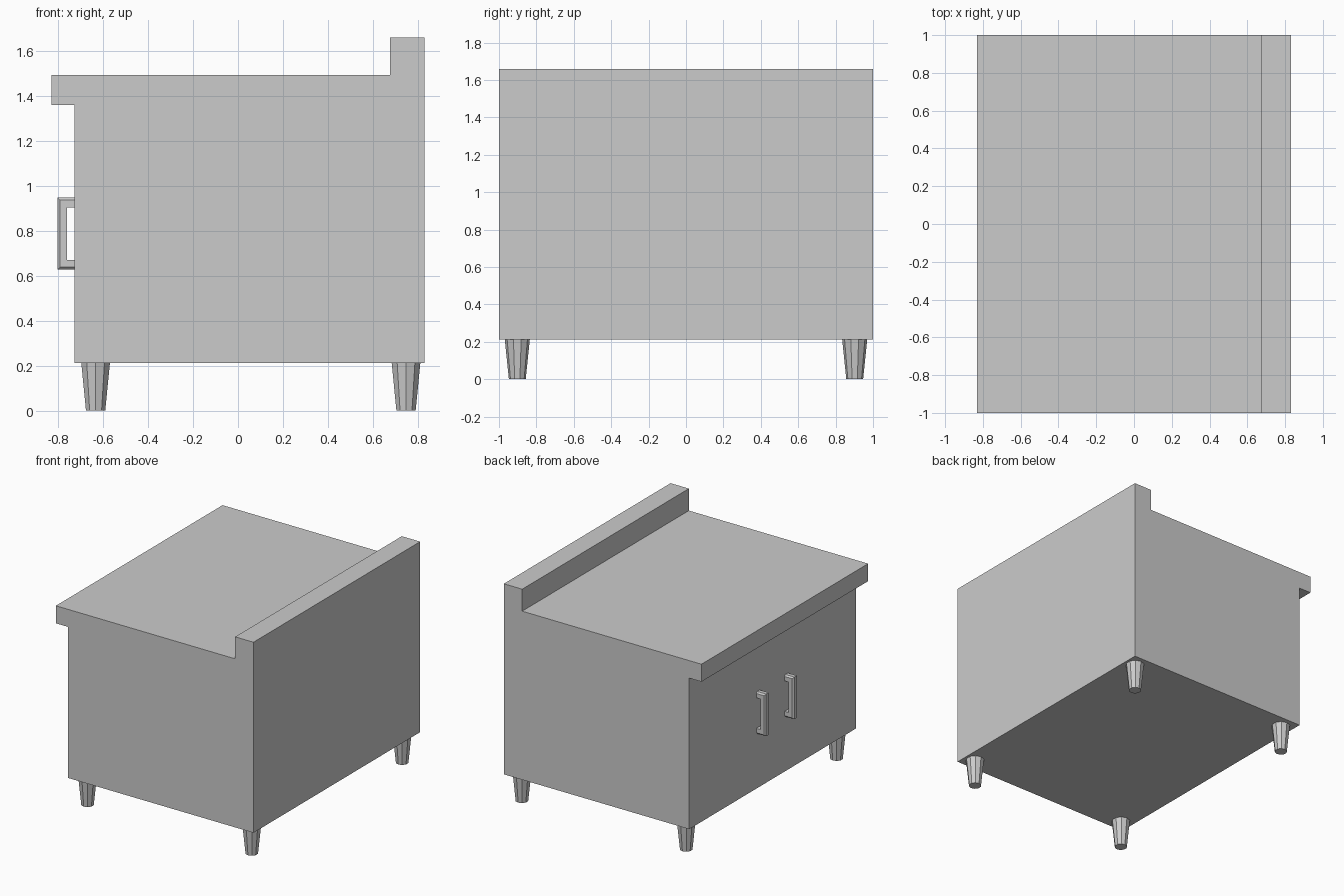
import bpy, bmesh

if "Cube" in bpy.data.objects:
    bpy.data.objects.remove(bpy.data.objects["Cube"])


def make_object(name, bm):
    bmesh.ops.recalc_face_normals(bm, faces=bm.faces)
    mesh = bpy.data.meshes.new(name)
    bm.to_mesh(mesh)
    bm.free()
    obj = bpy.data.objects.new(name, mesh)
    bpy.context.collection.objects.link(obj)
    return obj


# Cabinet with overhanging worktop and raised back ledge: side profile run along y
def cabinet():
    profile = [(-0.727, 0.213), (0.83, 0.213), (0.83, 1.66), (0.676, 1.66),
               (0.676, 1.493), (-0.83, 1.493), (-0.83, 1.36), (-0.727, 1.36)]
    bm = bmesh.new()
    face = bm.faces.new([bm.verts.new((x, -1, z)) for x, z in profile])
    ext = bmesh.ops.extrude_face_region(bm, geom=[face], use_keep_orig=True)
    verts = [g for g in ext["geom"] if isinstance(g, bmesh.types.BMVert)]
    bmesh.ops.translate(bm, verts=verts, vec=(0, 2, 0))
    make_object("cabinet_body", bm)


# Tapered ten-sided leg
def leg(name, x, y):
    bpy.ops.mesh.primitive_cone_add(vertices=10, radius1=0.045, radius2=0.067,
                                    depth=0.213, location=(x, y, 0.1065))
    bpy.context.object.name = name


# C-shaped pull handle: chamfered section (inset, y) swept along a mitred path
def handle(name, y0):
    wall, front, zc, half, w, c = -0.727, -0.802, 0.787, 0.16, 0.026, 0.011
    section = [(0.044, -w), (c, -w), (0, -w + c), (0, w - c), (c, w), (0.044, w)]
    bm = bmesh.new()
    rings = []
    for on_wall, side in ((True, 1), (False, 1), (False, -1), (True, -1)):
        rings.append([bm.verts.new((wall if on_wall else front + d * 0.93, y0 + y,
                                    zc + side * (half - d))) for d, y in section])
    n = len(section)
    for a, b in zip(rings, rings[1:]):
        for i in range(n):
            j = (i + 1) % n
            bm.faces.new((a[i], a[j], b[j], b[i]))
    bm.faces.new(rings[0])
    bm.faces.new(rings[-1])
    make_object(name, bm)


cabinet()
for side, s in (("left", 1), ("right", -1)):
    leg("front_leg_" + side, -0.633, s * 0.902)
    leg("back_leg_" + side, 0.747, s * 0.902)
    handle("door_handle_" + side, s * 0.169)
